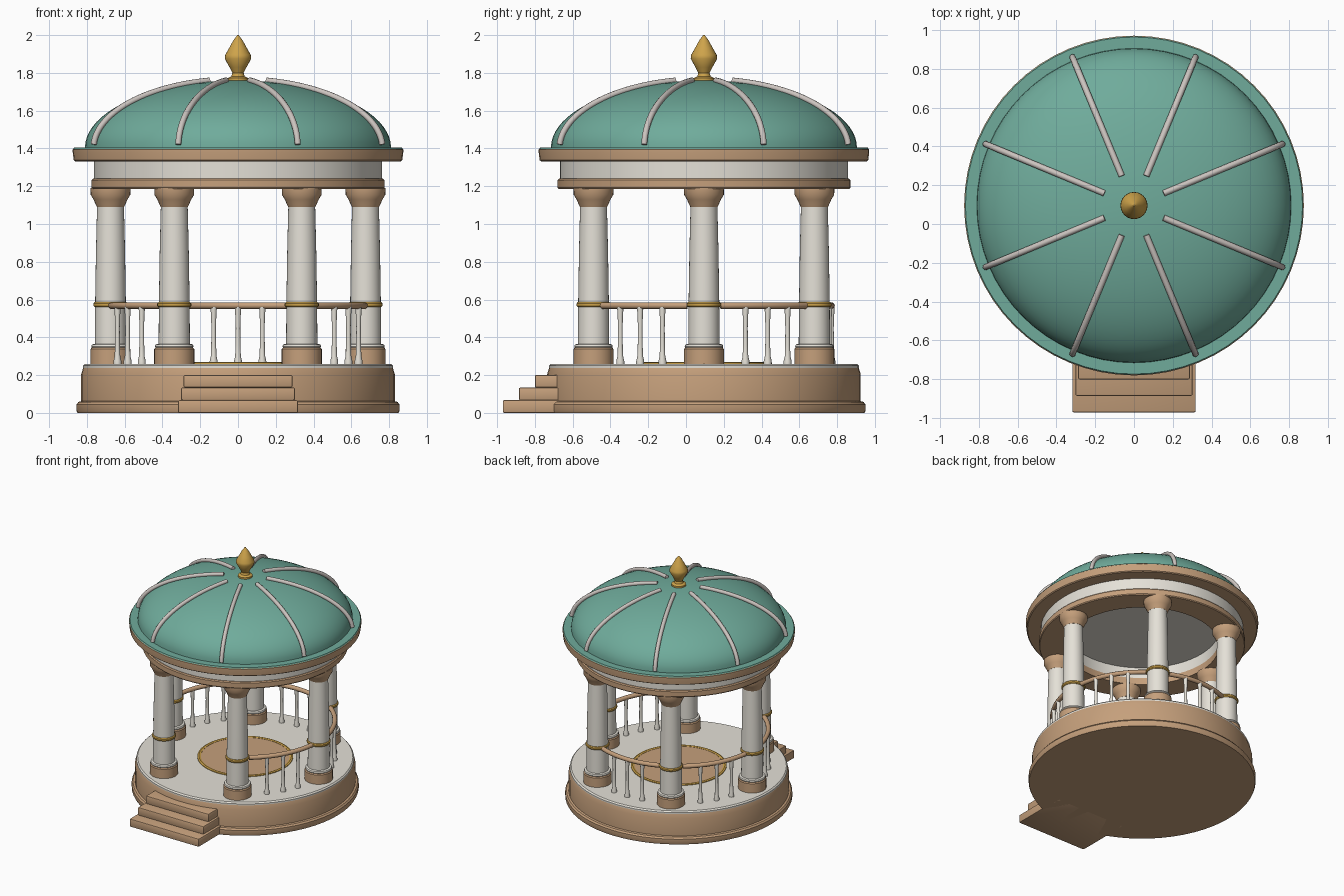
import bpy
import bmesh
from math import cos, sin, pi, radians, sqrt
from mathutils import Vector

if "Cube" in bpy.data.objects:
    bpy.data.objects.remove(bpy.data.objects["Cube"])

CENTRE = Vector((0, 0.095, 0))   # axis of the round pavilion
RING = 0.675                     # radius of the column circle


def material(name, rgb):
    m = bpy.data.materials.new(name)
    m.use_nodes = True
    m.diffuse_color = (*rgb, 1)
    m.node_tree.nodes["Principled BSDF"].inputs["Base Color"].default_value = (*rgb, 1)
    return m


SAND = material("sandstone", (0.56, 0.35, 0.20))
WHITE = material("pale stone", (0.78, 0.75, 0.68))
GREEN = material("copper green", (0.16, 0.41, 0.33))
GOLD = material("gold", (0.62, 0.37, 0.07))
SILVER = material("grey metal", (0.60, 0.55, 0.52))


def finish(bm, name, mat, angle=35):
    bmesh.ops.remove_doubles(bm, verts=bm.verts, dist=1e-5)
    bmesh.ops.recalc_face_normals(bm, faces=bm.faces)
    mesh = bpy.data.meshes.new(name)
    bm.to_mesh(mesh)
    bm.free()
    mesh.materials.append(mat)
    ob = bpy.data.objects.new(name, mesh)
    bpy.context.collection.objects.link(ob)
    bpy.ops.object.select_all(action="DESELECT")
    ob.select_set(True)
    bpy.context.view_layer.objects.active = ob
    bpy.ops.object.shade_smooth_by_angle(angle=radians(angle))
    return ob


def lathe(name, mat, profile, at=CENTRE, sides=64, angle=35):
    """Spin a closed outline of (radius, height) points round a vertical axis."""
    bm = bmesh.new()
    rings = [[bm.verts.new((at.x + r * cos(2 * pi * i / sides),
                            at.y + r * sin(2 * pi * i / sides), z))
              for i in range(sides)] for r, z in profile]
    for k, a in enumerate(rings):
        b = rings[(k + 1) % len(rings)]
        if profile[k][0] == 0 and profile[(k + 1) % len(rings)][0] == 0:
            continue
        for i in range(sides):
            j = (i + 1) % sides
            bm.faces.new((a[i], a[j], b[j], b[i]))
    bmesh.ops.dissolve_degenerate(bm, dist=1e-6, edges=bm.edges)
    return finish(bm, name, mat, angle)


def solid(name, mat, outline, **kw):
    """Lathe an outline closed to the axis at both ends."""
    return lathe(name, mat, [(0, outline[0][1])] + outline + [(0, outline[-1][1])], **kw)


def tube(name, mat, points, radius, sides=10):
    """Round bar along a path that lies in one plane with the vertical axis or level."""
    bm = bmesh.new()
    rings = []
    for i, p in enumerate(points):
        t = (points[min(i + 1, len(points) - 1)] - points[max(i - 1, 0)]).normalized()
        side = t.cross(Vector((0, 0, 1))).normalized()
        up = side.cross(t)
        rings.append([bm.verts.new(p + radius * (side * cos(2 * pi * k / sides)
                                                 + up * sin(2 * pi * k / sides)))
                      for k in range(sides)])
    for a, b in zip(rings, rings[1:]):
        for k in range(sides):
            j = (k + 1) % sides
            bm.faces.new((a[k], a[j], b[j], b[k]))
    bm.faces.new(rings[0])
    bm.faces.new(rings[-1])
    return finish(bm, name, mat, 50)


def on_ring(deg, r=RING, z=0):
    return CENTRE + Vector((r * cos(radians(deg)), r * sin(radians(deg)), z))


# Round base and deck
solid("base_drum", SAND, [(0.85, 0), (0.855, 0.01), (0.855, 0.045), (0.845, 0.058),
                          (0.83, 0.062), (0.83, 0.205), (0.82, 0.238)])
solid("deck", WHITE, [(0.82, 0.236), (0.82, 0.25), (0.81, 0.26)])
solid("floor_medallion", SAND, [(0.345, 0.258), (0.345, 0.264)])
lathe("floor_ring", GOLD, [(0.335, 0.258), (0.36, 0.258), (0.36, 0.266),
                           (0.348, 0.27), (0.335, 0.266)])

# Entrance steps
for i, (half, front) in enumerate([(0.318, -0.97), (0.302, -0.885), (0.288, -0.80)]):
    low, high, back = i * 0.067, (i + 1) * 0.067, -0.5
    bm = bmesh.new()
    bmesh.ops.create_cube(bm, size=1)
    for v in bm.verts:
        v.co = (v.co.x * 2 * half, front if v.co.y < 0 else back, low if v.co.z < 0 else high)
    bmesh.ops.bevel(bm, geom=bm.edges[:], offset=0.008, segments=2, affect="EDGES", profile=0.5)
    finish(bm, f"step_{i + 1}", SAND)

# Six columns
for i in range(6):
    at = on_ring(60 * i)
    n = i + 1
    solid(f"column_plinth_{n}", SAND, [(0.106, 0.255), (0.106, 0.337), (0.1, 0.345)], at=at, sides=32)
    solid(f"column_foot_{n}", WHITE, [(0.098, 0.343), (0.102, 0.352), (0.098, 0.362),
                                      (0.085, 0.366)], at=at, sides=32)
    solid(f"column_shaft_{n}", WHITE, [(0.083, 0.36), (0.081, 0.6), (0.077, 0.85),
                                       (0.071, 1.1)], at=at, sides=32)
    lathe(f"column_band_{n}", GOLD, [(0.07, 0.56), (0.084, 0.56), (0.09, 0.567),
                                     (0.09, 0.579), (0.084, 0.586), (0.07, 0.586)], at=at, sides=32)
    solid(f"column_capital_{n}", SAND, [(0.072, 1.09), (0.079, 1.105), (0.09, 1.13),
                                        (0.105, 1.155), (0.106, 1.19)], at=at, sides=32)

# Curved handrails with three balusters in every bay but the entrance
for bay in range(6):
    mid = 60 * bay + 30
    if mid == 270:
        continue
    path = [on_ring(mid - 22.5 + 45 * k / 16, z=0.568) for k in range(17)]
    tube(f"handrail_{bay + 1}", SAND, path, 0.018)
    for k in (-1, 0, 1):
        solid(f"baluster_{bay + 1}_{k + 2}", WHITE,
              [(0.021, 0.255), (0.021, 0.275), (0.015, 0.3), (0.013, 0.36), (0.012, 0.45),
               (0.014, 0.51), (0.017, 0.56)], at=on_ring(mid + 11 * k), sides=12)

# Ring beam, frieze, ceiling and cornice
lathe("ring_beam", SAND, [(0.58, 1.185), (0.77, 1.185), (0.775, 1.192), (0.775, 1.232),
                          (0.768, 1.24), (0.58, 1.24)])
lathe("frieze", WHITE, [(0.58, 1.238), (0.762, 1.238), (0.762, 1.335), (0.58, 1.335)])
solid("ceiling", WHITE, [(0.6, 1.328), (0.6, 1.335)])
solid("cornice", SAND, [(0.862, 1.332), (0.87, 1.338), (0.875, 1.38), (0.875, 1.394),
                        (0.868, 1.4)])

# Dome with a flat copper rim
DOME_R, DOME_Z, DOME_H = 0.81, 1.405, 0.355
arc = [(DOME_R * cos(a), DOME_Z + DOME_H * sin(a)) for a in (pi / 2 * k / 20 for k in range(20))]
solid("dome", GREEN, [(0.872, 1.396), (0.868, DOME_Z)] + arc + [(0.02, DOME_Z + DOME_H)])

# Eight ribs
for i in range(8):
    path = []
    for k in range(25):
        a = radians(3 + 75.5 * k / 24)
        path.append(on_ring(22.5 + 45 * i, 0.828 * cos(a), 1.402 + 0.365 * sin(a)))
    tube(f"dome_rib_{i + 1}", SILVER, path, 0.016)

# Finial
solid("finial", GOLD, [(0.055, 1.75), (0.055, 1.772), (0.035, 1.782), (0.03, 1.8),
                       (0.045, 1.83), (0.07, 1.875), (0.068, 1.895), (0.045, 1.935),
                       (0.025, 1.972), (0.004, 2.0)], sides=24, angle=40)
